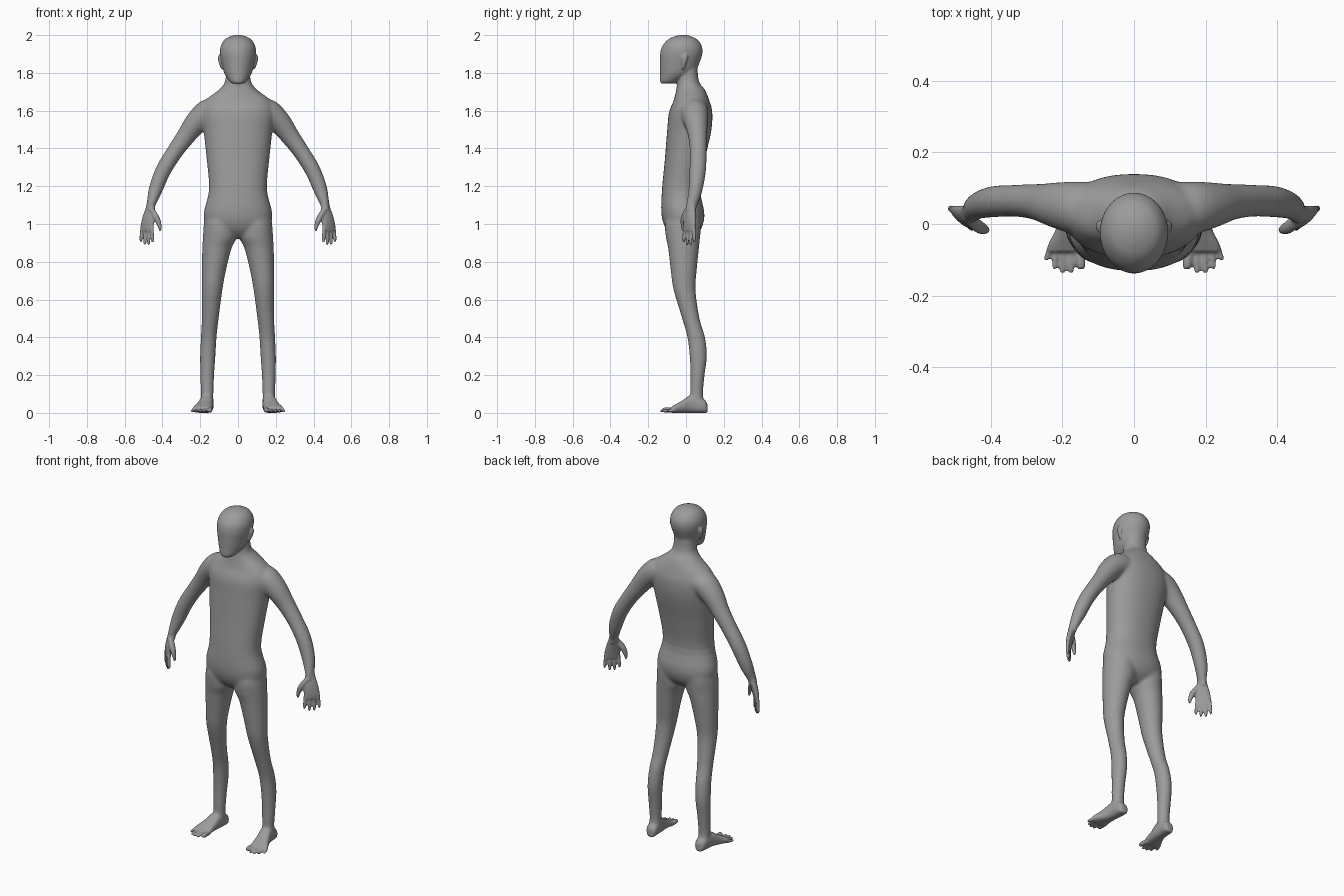
import bpy, bmesh, math
from mathutils import Vector

if "Cube" in bpy.data.objects:
    bpy.data.objects.remove(bpy.data.objects["Cube"])

X, Y, Z = Vector((1, 0, 0)), Vector((0, 1, 0)), Vector((0, 0, 1))
bm = bmesh.new()


def spline(rows, steps=4):
    """Catmull-Rom interpolation of rows (x, y, z, radius a, radius b)."""
    rows = [Vector(r) for r in rows]
    out = []
    for i in range(len(rows) - 1):
        p0, p1 = rows[max(i - 1, 0)], rows[i]
        p2, p3 = rows[i + 1], rows[min(i + 2, len(rows) - 1)]
        for k in range(steps):
            t = k / steps
            out.append(0.5 * (2 * p1 + (p2 - p0) * t + (2 * p0 - 5 * p1 + 4 * p2 - p3) * t * t
                              + (3 * p1 - p0 - 3 * p2 + p3) * t ** 3))
    return out + [rows[-1]]


def loft(rows, axes=None, side=1, power=2.0, n=32):
    """Closed skin over elliptical rings; rings follow the path if no axes are given."""
    rows = spline(rows)
    pts = [Vector(r[:3]) for r in rows]
    rings = []
    for i, r in enumerate(rows):
        if axes:
            u, v = axes
        else:
            t = (pts[min(i + 1, len(pts) - 1)] - pts[max(i - 1, 0)]).normalized()
            u = Y.cross(t).normalized()
            v = t.cross(u)
        ring = []
        for k in range(n):
            c, s = math.cos(2 * math.pi * k / n), math.sin(2 * math.pi * k / n)
            c = math.copysign(abs(c) ** (2 / power), c)
            s = math.copysign(abs(s) ** (2 / power), s)
            p = pts[i] + u * c * max(r[3], .002) + v * s * max(r[4], .002)
            ring.append(bm.verts.new((p.x * side, p.y, p.z)))
        rings.append(ring)
    for a, b in zip(rings, rings[1:]):
        for k in range(n):
            bm.faces.new((a[k], a[(k + 1) % n], b[(k + 1) % n], b[k]))
    bm.faces.new(rings[0][::-1])
    bm.faces.new(rings[-1])


def stack(rows, **kw):
    """Horizontal sections given as (z, centre x, half width, front y, back y)."""
    loft([(cx, (f + b) / 2, z, w, (b - f) / 2) for z, cx, w, f, b in rows], axes=(X, Y), **kw)


def digit(base, tip, r, side, axes=None):
    a, b = Vector(base), Vector(tip)
    rows = [(*a.lerp(b, t), r * k, r * k) for t, k in ((0, 1), (.5, 1), (.85, .9), (1, .5))]
    loft(rows, axes=axes, side=side, n=12)


# torso and neck
stack([(.925, 0, .04, -.06, .03), (.97, 0, .15, -.105, .078), (1.05, 0, .182, -.13, .098),
       (1.18, 0, .153, -.127, .076), (1.34, 0, .165, -.112, .10), (1.49, 0, .182, -.10, .133),
       (1.59, 0, .195, -.09, .139), (1.655, 0, .172, -.065, .123), (1.71, 0, .102, -.052, .10),
       (1.76, 0, .067, -.047, .067), (1.86, 0, .062, -.05, .06)], power=2.2, n=48)

# head
stack([(1.743, 0, .028, -.130, -.06), (1.757, 0, .047, -.138, -.03), (1.80, 0, .073, -.138, .045),
       (1.85, 0, .086, -.138, .07), (1.90, 0, .095, -.137, .086), (1.94, 0, .092, -.126, .084),
       (1.975, 0, .072, -.097, .062), (1.993, 0, .042, -.062, .028), (2.001, 0, .01, -.03, 0)], n=48)

for s in (1, -1):
    # ear
    loft([(.083, -.016, 1.82, .006, .007), (.091, -.012, 1.845, .009, .013),
          (.097, -.006, 1.88, .010, .017), (.093, -.004, 1.898, .006, .010)], axes=(X, Y), side=s, n=16)
    # arm
    loft([(.10, .035, 1.60, .07, .078), (.16, .045, 1.588, .072, .075), (.218, .053, 1.54, .062, .064),
          (.275, .062, 1.465, .050, .050), (.333, .065, 1.385, .043, .044),
          (.395, .062, 1.285, .041, .043), (.437, .05, 1.18, .036, .036),
          (.46, .03, 1.10, .022, .028), (.465, .026, 1.07, .02, .028)], side=s)
    # palm
    w = Vector((.74, .67, 0))
    loft([(.458, .034, 1.13, .024, .02), (.463, .028, 1.09, .028, .020), (.472, .02, 1.04, .041, .019),
          (.481, .018, .99, .045, .015), (.483, .017, .962, .042, .011)],
         axes=(w, w.cross(Z)), side=s, n=24)
    # fingers and thumb
    for off, tipz in ((-.036, .902), (-.012, .889), (.012, .889), (.036, .905)):
        base = Vector((.482, .017, .98)) + w * off
        tip = Vector((.483, .016, 0)) + w * off * 1.15
        digit(base, (tip.x, tip.y, tipz), .0095, s)
    loft([(.458, .010, 1.075, .014, .018), (.43, -.010, 1.03, .016, .018),
          (.415, -.016, .99, .011, .012), (.412, -.016, .962, .006, .006)], side=s, n=16)
    # leg
    stack([(1.06, .092, .075, -.10, .075), (1.0, .094, .087, -.112, .08), (.93, .096, .09, -.107, .075),
           (.87, .112, .077, -.094, .068), (.75, .128, .063, -.08, .056), (.65, .137, .054, -.065, .05),
           (.50, .147, .044, -.02, .071), (.40, .155, .041, .008, .10), (.30, .160, .040, .02, .11),
           (.20, .163, .036, .024, .098), (.10, .163, .033, .022, .09), (.03, .163, .034, .025, .10)], side=s)
    # foot
    loft([(cx, y, h / 2, w2, h / 2) for y, cx, w2, h in
          ((.114, .162, .018, .045), (.095, .163, .032, .072), (.03, .167, .037, .095),
           (-.02, .178, .043, .065), (-.055, .187, .052, .045), (-.078, .191, .053, .032))],
         axes=(X, Z), side=s, power=2.5)
    # toes
    for bx, tx, ty, r in ((.152, .148, -.127, .0145), (.176, .176, -.139, .009),
                          (.197, .200, -.139, .009), (.216, .223, -.127, .009), (.233, .245, -.102, .009)):
        digit((bx, -.06, .014), (tx, ty, r + .001), r, s, axes=(X, Z))

# fuse all the parts into one body
bmesh.ops.recalc_face_normals(bm, faces=bm.faces)
mesh = bpy.data.meshes.new("body")
bm.to_mesh(mesh)
bm.free()
body = bpy.data.objects.new("body", mesh)
bpy.context.collection.objects.link(body)
bpy.context.view_layer.objects.active = body
body.select_set(True)
remesh = body.modifiers.new("fuse", 'REMESH')
remesh.mode = 'VOXEL'
remesh.voxel_size = .005
remesh.use_smooth_shade = True
bpy.ops.object.modifier_apply(modifier=remesh.name)

# blend the hip, shoulder and ankle joints more strongly than the rest
joints = body.vertex_groups.new(name="joints")


def near(value, centre, reach):
    return max(0, min(1, 2 - 2 * abs(value - centre) / reach))


for v in body.data.vertices:
    x, y, z = abs(v.co.x), v.co.y, v.co.z
    hip = near(z, .99, .14)
    shoulder = near(z, 1.57, .17) * near(x, .19, .12)
    ankle = .5 * near(z, .10, .05)
    weight = max(hip, shoulder, ankle)
    if weight > 0 and x < .36:
        joints.add([v.index], weight, 'REPLACE')
for name, group, count in (("soften", "", 4), ("blend_joints", "joints", 40)):
    smooth = body.modifiers.new(name, 'SMOOTH')
    smooth.factor = .5
    smooth.iterations = count
    smooth.vertex_group = group

# dark grey skin
skin = bpy.data.materials.new("dark_grey")
skin.diffuse_color = (.33, .33, .33, 1)
skin.use_nodes = True
skin.node_tree.nodes["Principled BSDF"].inputs["Base Color"].default_value = skin.diffuse_color
body.data.materials.clear()
body.data.materials.append(skin)
